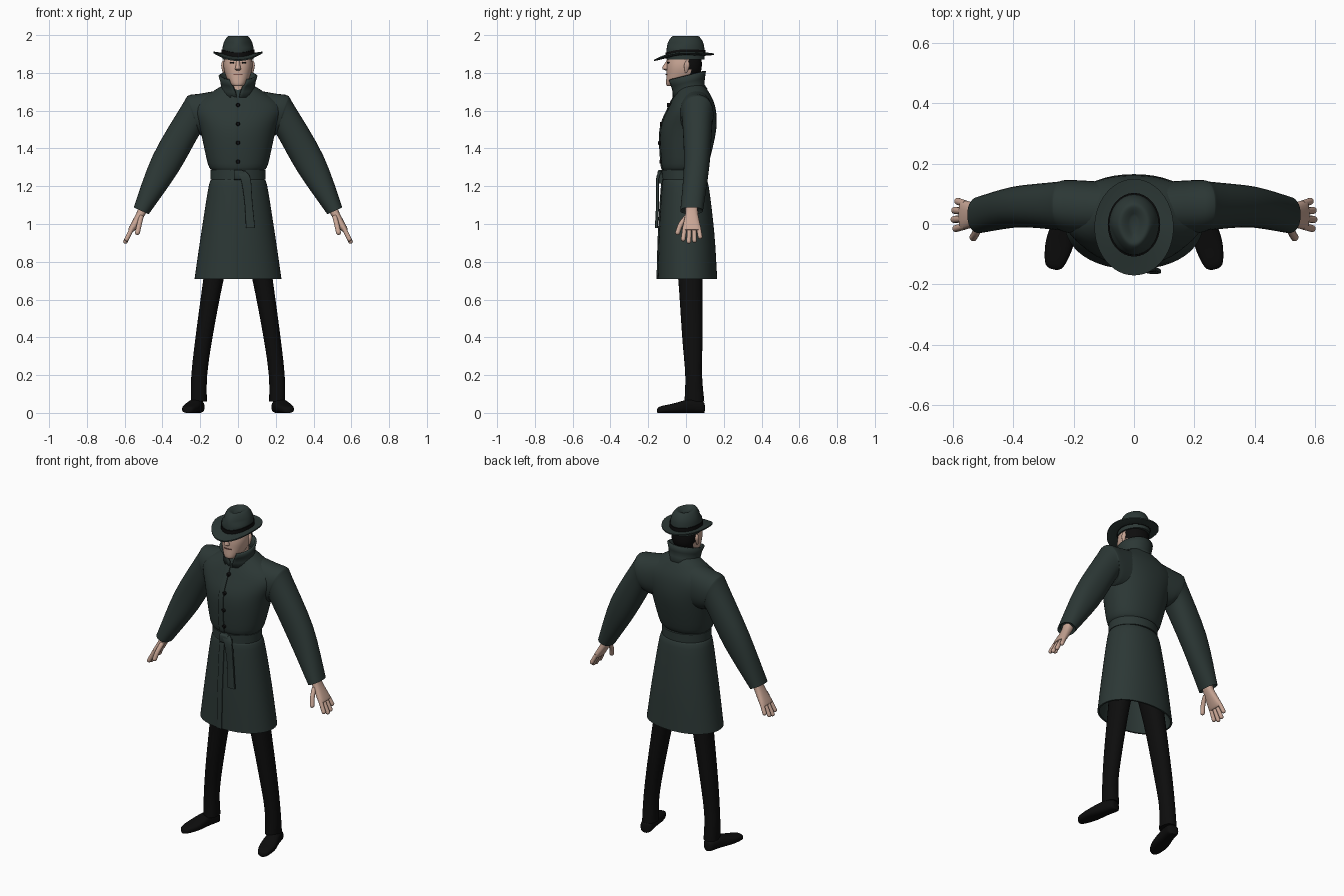
import bpy
import bmesh
from math import sin, cos, pi, radians
from mathutils import Vector as V

if "Cube" in bpy.data.objects:
    bpy.data.objects.remove(bpy.data.objects["Cube"])


def material(name, *rgb):
    m = bpy.data.materials.new(name)
    m.use_nodes = True
    m.diffuse_color = (*rgb, 1)
    m.node_tree.nodes["Principled BSDF"].inputs["Base Color"].default_value = (*rgb, 1)
    return m


coat_green = material("dark green cloth", .025, .039, .036)
black = material("black cloth", .004, .004, .004)
skin = material("skin", .58, .38, .3)
dark_skin = material("dark skin", .22, .1, .08)


def finish(name, bm, mats, rule=None):
    bmesh.ops.recalc_face_normals(bm, faces=bm.faces)
    if rule:
        for face in bm.faces:
            face.material_index = rule(face.calc_center_median())
    mesh = bpy.data.meshes.new(name)
    bm.to_mesh(mesh)
    bm.free()
    for mat in mats:
        mesh.materials.append(mat)
    mesh.shade_smooth()
    mesh.set_sharp_from_angle(angle=radians(45))
    ob = bpy.data.objects.new(name, mesh)
    bpy.context.collection.objects.link(ob)
    return ob


def power(t, n):
    return (1 if t >= 0 else -1) * abs(t) ** (2 / n)


def section(centre, u, v):
    return V(centre), V(u), V(v)


def level(z, width, front, back, x=0):
    """Horizontal ring."""
    return section((x, (front + back) / 2, z), (width, 0, 0), (0, (back - front) / 2, 0))


def slanted(xo, zo, xi, zi, y, depth):
    """Ring between an outer and an inner point."""
    return section(((xo + xi) / 2, y, (zo + zi) / 2), ((xo - xi) / 2, 0, (zo - zi) / 2), (0, depth, 0))


def smooth(sections, steps=4):
    """Add rings along a curve through the given rings."""
    result = []
    last = len(sections) - 1
    for i in range(last):
        before, here, there, after = (sections[min(max(i + k, 0), last)] for k in range(-1, 3))
        for t in (s / steps for s in range(steps)):
            result.append(tuple(
                b + ((c - a) * t + (2 * a - 5 * b + 4 * c - d) * t ** 2
                     + (3 * b - a - 3 * c + d) * t ** 3) / 2
                for a, b, c, d in zip(before, here, there, after)))
    return result + [sections[-1]]


def loft(name, sections, *mats, n=2.0, sides=32, wrap=False, bend=None, side=1, rule=None):
    """Skin a row of rings, closing the ends with caps or joining them."""
    bm = bmesh.new()
    rings = []
    for centre, u, v in sections:
        ring = []
        for i in range(sides):
            a = 2 * pi * i / sides
            p = centre + u * power(cos(a), n) + v * power(sin(a), n)
            if bend:
                bend(p)
            p.x *= side
            ring.append(bm.verts.new(p))
        rings.append(ring)
    pairs = list(zip(rings, rings[1:]))
    if wrap:
        pairs.append((rings[-1], rings[0]))
    else:
        bm.faces.new(rings[0])
        bm.faces.new(rings[-1])
    for r, s in pairs:
        for i in range(sides):
            j = (i + 1) % sides
            bm.faces.new((r[i], r[j], s[j], s[i]))
    return finish(name, bm, mats, rule)


def tube(name, points, radius, mat, side):
    """Round limb along points, narrowing to a rounded tip."""
    along = (V(points[-1]) - V(points[0])).normalized()
    u = along.cross(V((0, 1, 0))).normalized()
    v = along.cross(u)
    rings = smooth([section(p, u * radius, v * radius) for p in points], 3)
    tip, u, v = rings[-1]
    for t in (.4, .8, 1):
        shrink = (1.05 - t * t) ** .5
        rings.append((tip + along * radius * t, u * shrink, v * shrink))
    loft(name, rings, mat, sides=12, side=side)


# Coat body, hollow under the hem
body = smooth([level(*s) for s in (
    (.71, .23, -.15, .165), (.95, .195, -.143, .15), (1.2, .155, -.127, .12),
    (1.24, .137, -.118, .1), (1.28, .137, -.118, .1), (1.32, .16, -.13, .12),
    (1.5, .2, -.135, .16), (1.62, .235, -.09, .155), (1.7, .135, -.05, .12), (1.74, .07, -.03, .09))])
hollow = [level(1, .16, -.12, .13), level(.71, .22, -.14, .155)]
loft("coat_body", hollow + body, coat_green, n=2.15, sides=48)
loft("coat_front_overlap",
     [section((-.02, c.y - v.y, c.z), (.017, 0, 0), (0, .006, 0)) for c, u, v in body if c.z < 1.7],
     coat_green, n=5, sides=16)

# Buttons spaced evenly up the chest
for i in range(4):
    z = 1.33 + i / 10
    c, u, v = min(body, key=lambda ring: abs(ring[0].z - z))
    front = c.y - v.y
    loft(f"button_{i + 1}", [section((0, front + d, z), (r, 0, 0), (0, 0, r))
                             for d, r in ((.02, .011), (-.008, .011), (-.011, .008))], black, sides=14)

# Belt with its knot and hanging end
loft("belt", [level(z, w, .015 - w, w - .03)
              for z, w in ((1.235, .13), (1.235, .145), (1.285, .145), (1.285, .13))], coat_green, sides=48)
loft("belt_knot", [section((x, -.137, z), (0, 0, .026), (0, .014, 0))
                   for x, z in ((-.02, 1.26), (.02, 1.26), (.05, 1.24))], coat_green, n=4, sides=16)
loft("belt_end", smooth([section((x, y, z), (w, 0, 0), (0, .008, 0)) for x, y, z, w in (
    (.01, -.135, 1.28, .03), (.04, -.15, 1.24, .027), (.055, -.15, 1.12, .021), (.066, -.157, .98, .024))]),
    coat_green, n=5, sides=16)

# Standing collar, open in a V at the front
bm = bmesh.new()
rows = []
for z, w, front, back, gap in ((1.69, .096, -.066, .108, 3), (1.72, .083, -.066, .092, 9),
                               (1.755, .087, -.078, .094, 18), (1.79, .097, -.1, .1, 30)):
    row = []
    for i in range(33):
        a = radians(gap - 90 + (180 - gap) * i / 16)
        y = (front + back) / 2 + (back - front) / 2 * sin(a)
        row.append(bm.verts.new((w * cos(a), y, z + (y - .02) / 4)))
    rows.append(row)
for r, s in zip(rows, rows[1:]):
    for i in range(32):
        bm.faces.new((r[i], r[i + 1], s[i + 1], s[i]))
collar = finish("collar", bm, [coat_green])
thick = collar.modifiers.new("thickness", "SOLIDIFY")
thick.thickness = .012
thick.offset = 0

# Head, neck and face
loft("neck", [level(1.64, .06, -.045, .08), level(1.8, .05, -.045, .065)], skin)
loft("head", smooth([level(*s) for s in (
    (1.73, .02, -.095, -.04), (1.74, .04, -.105, 0), (1.79, .067, -.103, .068),
    (1.85, .077, -.1, .084), (1.94, .06, -.08, .07))]),
    skin, black, n=2.3, rule=lambda c: int(c.y > .02 and c.z > 1.765))
loft("nose", [level(*s) for s in (
    (1.813, .01, -.11, -.09), (1.82, .017, -.125, -.09), (1.83, .013, -.126, -.09), (1.87, .008, -.1, -.08))],
    skin, sides=12)
loft("mouth", [level(z, .024, -.108, -.09) for z in (1.789, 1.794)], dark_skin, sides=16)
for side, word in ((1, "left"), (-1, "right")):
    loft(f"{word}_ear", smooth([level(1.8, .004, -.005, .005, .077), level(1.84, .012, -.01, .02, .077),
                                level(1.865, .005, 0, .012, .077)]), skin, sides=12, side=side)
    loft(f"{word}_eye", [level(z, .012, -.1, -.08, .03) for z in (1.85, 1.857)], black, sides=12, side=side)


# Hat with a pinched crown and a brim that dips at the front and lifts at the sides
def dip(p):
    p.z += .6 * p.x ** 2 - 1.15 * min(p.y, 0) ** 2


def pinch(p):
    if p.z > 1.94 and p.y < 0:
        p.x *= 1 + 2.6 * p.y


loft("hat_crown", smooth([level(z, w, -w - .02, w + .015) for z, w in (
    (1.87, .083), (1.92, .083), (1.96, .076), (1.99, .057), (1.995, .04), (1.98, .012))], 3),
    coat_green, bend=pinch)
loft("hat_band", [level(z, w, -w - .021, w + .016) for z, w in (
    (1.89, .08), (1.89, .087), (1.92, .087), (1.92, .08))], black, wrap=True, bend=dip)
loft("hat_brim", [level(z, w, -w * 1.3, w * 1.14) for z, w in (
    (1.899, .075), (1.899, .105), (1.903, .131), (1.896, .131), (1.891, .105), (1.891, .075))],
    coat_green, sides=48, wrap=True, bend=dip)

# Arms, hands, legs and shoes
heel, toe = V((.207, .095, 0)), V((.268, -.15, 0))
along = toe - heel
across = V((-along.y, along.x, 0)).normalized()
for side, word in ((1, "left"), (-1, "right")):
    sleeve = smooth([slanted(*s) for s in (
        (.09, 1.71, .12, 1.45, .05, .09), (.2, 1.69, .18, 1.46, .055, .09), (.262, 1.68, .2, 1.47, .06, .085),
        (.29, 1.64, .215, 1.455, .06, .08), (.45, 1.365, .32, 1.27, .057, .068),
        (.552, 1.088, .473, 1.052, .03, .06))])
    cuff = slanted(.535, 1.1, .48, 1.07, .03, .045)
    loft(f"{word}_sleeve", sleeve + [cuff], coat_green, n=2.2, side=side)
    loft(f"{word}_palm", smooth([slanted(*s) for s in (
        (.525, 1.1, .475, 1.08, .03, .032), (.537, 1.06, .497, 1.04, .03, .034),
        (.577, .983, .545, .968, .03, .049), (.58, .97, .557, .96, .03, .045))]),
        skin, n=2.6, sides=20, side=side)
    for k, reach in enumerate((.065, .077, .072, .052)):
        y = -.006 + k * .024
        knuckle = V((.557, y, .985))
        step = V((reach / 2, (y - .03) / 4, -reach))
        tube(f"{word}_finger_{k + 1}", [knuckle, knuckle + step / 2, knuckle + step], .012, skin, side)
    tube(f"{word}_thumb", [(.512, .005, 1.04), (.522, -.027, 1), (.532, -.044, .955)], .013, skin, side)
    loft(f"{word}_trouser_leg", smooth([level(z, (xo - xi) / 2, front, back, (xo + xi) / 2)
                                        for z, xi, xo, front, back in (
        (1, 0, .145, -.07, .09), (.72, .073, .182, -.042, .087), (.4, .135, .225, -.02, .087),
        (.2, .163, .247, -.004, .085), (.06, .165, .25, -.008, .097))]), black, n=2.2, sides=24, side=side)
    loft(f"{word}_shoe", smooth([section(heel + along * t + V((0, 0, h / 2)), across * w, (0, 0, h / 2))
                                 for t, w, h in ((0, .02, .05), (.05, .034, .062), (.3, .038, .072),
                                                 (.65, .046, .05), (.93, .032, .035), (1, .012, .024))]),
         black, n=2.8, sides=24, side=side)
